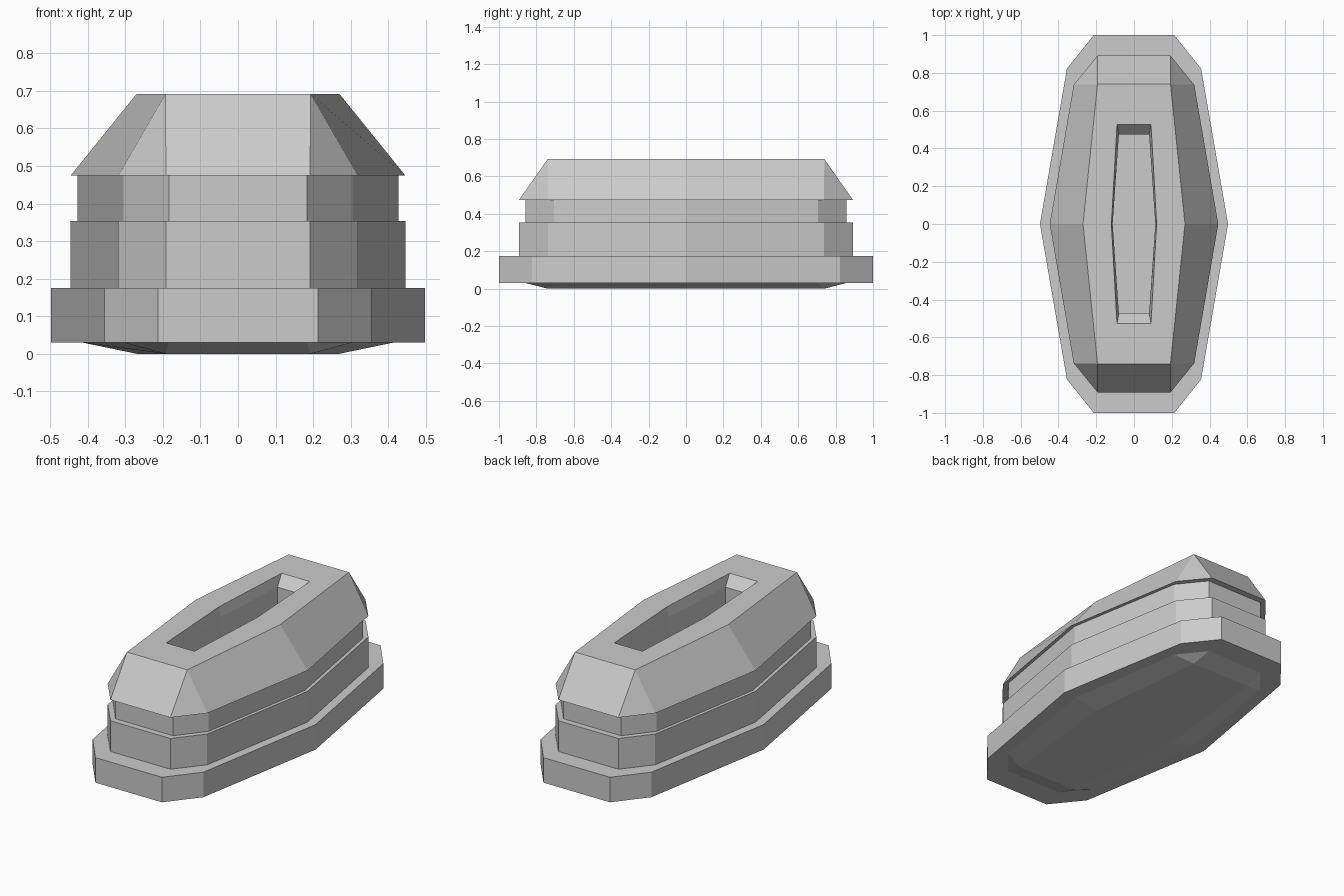
import bpy
import bmesh

if "Cube" in bpy.data.objects:
    bpy.data.objects.remove(bpy.data.objects["Cube"])


def outline(end, shoulder, mid, z):
    """Elongated ten-sided ring: end corner, shoulder corner, mid-side point, mirrored."""
    (ex, ey), (sx, sy) = end, shoulder
    return [(ex, ey, z), (sx, sy, z), (mid, 0, z), (sx, -sy, z), (ex, -ey, z),
            (-ex, -ey, z), (-sx, -sy, z), (-mid, 0, z), (-sx, sy, z), (-ex, ey, z)]


def six(x, y, mid, z):
    """Six-sided ring: the shoulder merges into the end corner."""
    return outline((x, y), (x, y), mid, z)


def loft(name, rings):
    bm = bmesh.new()
    cache = {}

    def vert(p, ring):
        key = (ring,) + tuple(round(c, 4) for c in p)
        if key not in cache:
            cache[key] = bm.verts.new(p)
        return cache[key]

    loops = [[vert(p, i) for p in r] for i, r in enumerate(rings)]
    for a, b in zip(loops, loops[1:]):
        for i in range(10):
            j = (i + 1) % 10
            face = list(dict.fromkeys((a[i], a[j], b[j], b[i])))
            if len(face) > 2:
                bm.faces.new(face)
    for cap in (loops[0], loops[-1]):
        bm.faces.new(list(dict.fromkeys(cap)))
    bmesh.ops.recalc_face_normals(bm, faces=bm.faces)
    mesh = bpy.data.meshes.new(name)
    bm.to_mesh(mesh)
    bm.free()
    obj = bpy.data.objects.new(name, mesh)
    bpy.context.collection.objects.link(obj)
    return obj


plinth = ((0.213, 1.0), (0.355, 0.823), 0.498)
band = ((0.192, 0.893), (0.319, 0.737), 0.446)
waist = ((0.184, 0.857), (0.305, 0.706), 0.427)

# One continuous skin from the underside, up the steps and down into the slot
loft("stepped_body", [
    six(0.193, 0.74, 0.27, 0.0),                            # underside
    outline((0.184, 0.857), (0.305, 0.706), 0.415, 0.03),   # foot taper
    outline(*plinth, 0.03), outline(*plinth, 0.175),        # plinth
    outline(*band, 0.175), outline(*band, 0.353),           # band
    outline(*waist, 0.353), outline(*waist, 0.474),         # waist groove
    outline(*band, 0.474),                                  # cap overhang
    six(0.193, 0.74, 0.27, 0.692),                          # cap top
    six(0.09, 0.528, 0.12, 0.692),                          # slot rim
    six(0.08, 0.475, 0.113, 0.634),                         # slot chamfer
    six(0.08, 0.475, 0.113, 0.474),                         # slot floor
])
